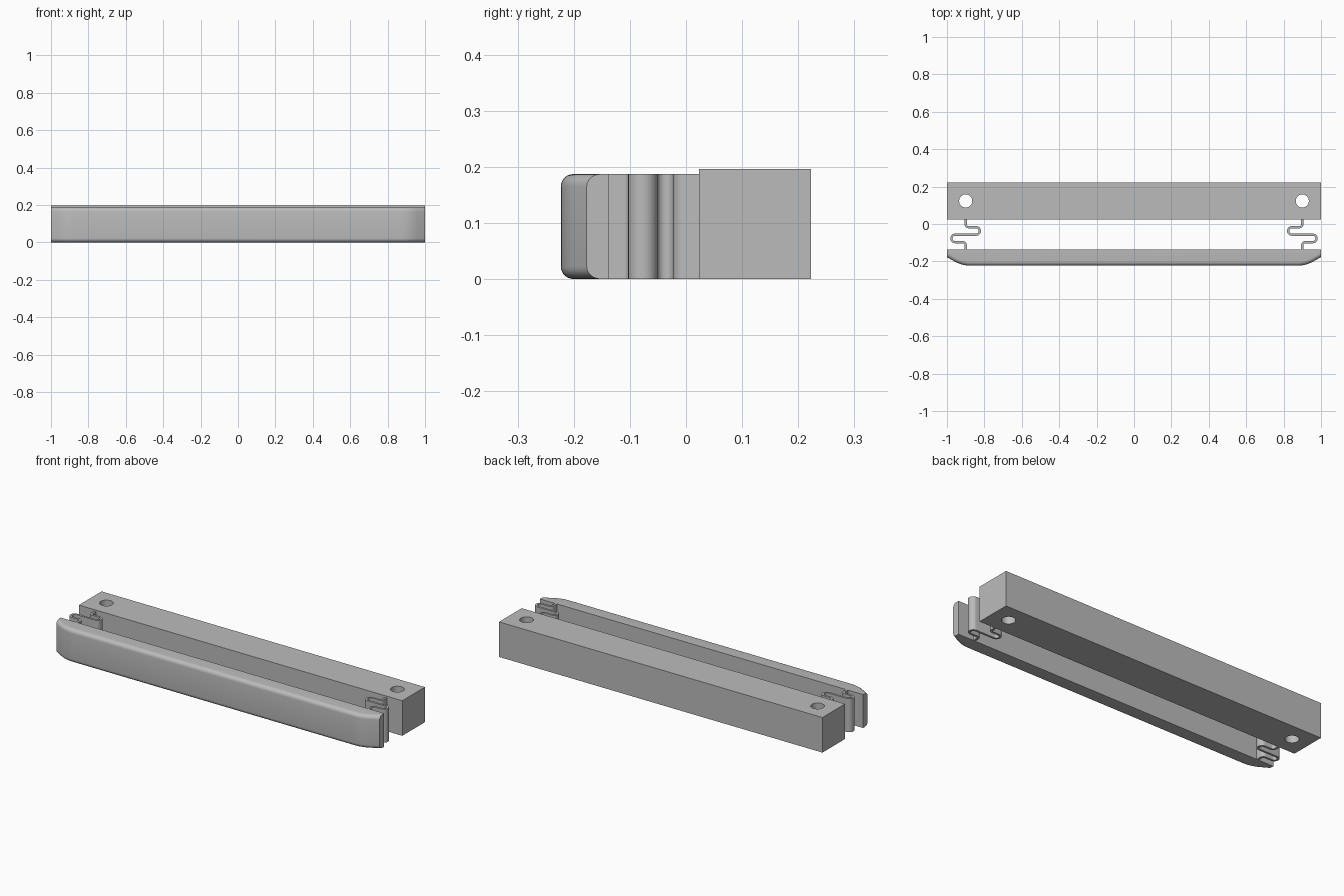
import bpy, bmesh, math
from mathutils import Vector

cube = bpy.data.objects.get("Cube")
if cube:
    bpy.data.objects.remove(cube, do_unlink=True)

BAR_TOP, BUMPER_TOP = 0.196, 0.187
BACK, BAR_FRONT, BUMPER_BACK, FRONT = 0.223, 0.023, -0.137, -0.223

grey = bpy.data.materials.new("plain grey")
grey.use_nodes = True
colour = (0.5, 0.5, 0.5, 1)
grey.diffuse_color = colour
grey.node_tree.nodes["Principled BSDF"].inputs["Base Color"].default_value = colour


def finish(name, bm, smooth=True):
    bmesh.ops.recalc_face_normals(bm, faces=bm.faces)
    mesh = bpy.data.meshes.new(name)
    bm.to_mesh(mesh)
    bm.free()
    mesh.materials.append(grey)
    obj = bpy.data.objects.new(name, mesh)
    bpy.context.collection.objects.link(obj)
    bpy.ops.object.select_all(action='DESELECT')
    obj.select_set(True)
    bpy.context.view_layer.objects.active = obj
    if smooth:
        bpy.ops.object.shade_smooth_by_angle(angle=math.radians(35))
    return obj


def rounded(corners, steps=8):
    """Turn (x, y, radius) corners into a path with tangent arcs."""
    path = []
    for i, (x, y, r) in enumerate(corners):
        p = Vector((x, y))
        if r == 0:
            path.append(p)
            continue
        a = (Vector(corners[i - 1][:2]) - p).normalized()
        b = (Vector(corners[i + 1][:2]) - p).normalized()
        half = a.angle(b) / 2
        centre = p + (a + b).normalized() * r / math.sin(half)
        start = p + a * r / math.tan(half) - centre
        end = p + b * r / math.tan(half) - centre
        sweep = math.pi - 2 * half
        for k in range(steps + 1):
            t = k / steps
            path.append(centre + (start * math.sin((1 - t) * sweep)
                                  + end * math.sin(t * sweep)) / math.sin(sweep))
    return path


def extrude_up(bm, faces, height):
    made = bmesh.ops.extrude_face_region(bm, geom=faces, use_keep_orig=True)["geom"]
    verts = [v for v in made if isinstance(v, bmesh.types.BMVert)]
    bmesh.ops.translate(bm, verts=verts, vec=(0, 0, height))


# Rear mounting bar
bm = bmesh.new()
bmesh.ops.create_cube(bm, size=1)
bmesh.ops.scale(bm, verts=bm.verts, vec=(2, BACK - BAR_FRONT, BAR_TOP))
bmesh.ops.translate(bm, verts=bm.verts, vec=(0, (BACK + BAR_FRONT) / 2, BAR_TOP / 2))
bar = finish("rear_bar", bm, smooth=False)

# Vertical bolt holes through the bar
for side in (-1, 1):
    bm = bmesh.new()
    bmesh.ops.create_cone(bm, cap_ends=True, segments=40, radius1=0.035,
                          radius2=0.035, depth=1)
    bmesh.ops.translate(bm, verts=bm.verts, vec=(side * 0.9, (BACK + BAR_FRONT) / 2, 0))
    cutter = finish("hole_cutter", bm, smooth=False)
    cutter.hide_render = True
    bpy.context.view_layer.objects.active = bar
    cut = bar.modifiers.new("hole", 'BOOLEAN')
    cut.operation, cut.solver, cut.object = 'DIFFERENCE', 'EXACT', cutter
    bpy.ops.object.modifier_apply(modifier=cut.name)
    bpy.data.objects.remove(cutter, do_unlink=True)
bpy.ops.object.select_all(action='DESELECT')
bar.select_set(True)
bpy.ops.object.shade_smooth_by_angle(angle=math.radians(35))

# Front bumper with swept-back ends and rounded front edges
outline = rounded([(-1, BUMPER_BACK, 0), (-1, -0.177, 0), (-0.92, FRONT, 0.18),
                   (0.92, FRONT, 0.18), (1, -0.177, 0), (1, BUMPER_BACK, 0)])
bm = bmesh.new()
base = bm.faces.new([bm.verts.new((p.x, p.y, 0)) for p in outline])
extrude_up(bm, [base], BUMPER_TOP)
bmesh.ops.recalc_face_normals(bm, faces=bm.faces)
front_edges = [e for e in bm.edges
               if abs(e.verts[0].co.z - e.verts[1].co.z) < 1e-5
               and all(v.co.y < -0.17 for v in e.verts)]
bmesh.ops.bevel(bm, geom=front_edges, offset=0.022, offset_type='OFFSET',
                segments=6, profile=0.5, affect='EDGES')
finish("front_bumper", bm)

# Serpentine leaf springs joining bumper and bar
for side, name in ((-1, "right_spring"), (1, "left_spring")):
    mid = (BAR_FRONT + BUMPER_BACK) / 2
    up, down = mid + 0.04, mid - 0.04
    path = rounded([(0.9, BAR_FRONT, 0), (0.9, up, 0.016), (0.824, up, 0.0199),
                    (0.824, mid, 0.0199), (0.976, mid, 0.0199),
                    (0.976, down, 0.0199), (0.9, down, 0.016),
                    (0.9, BUMPER_BACK, 0)])
    bm = bmesh.new()
    rows = []
    for i, p in enumerate(path):
        along = (path[min(i + 1, len(path) - 1)] - path[max(i - 1, 0)]).normalized()
        if i in (0, len(path) - 1):
            along = Vector((0, -1))
        across = Vector((-along.y, along.x)) * 0.006
        rows.append([bm.verts.new((side * q.x, q.y, 0)) for q in (p - across, p + across)])
    strip = [bm.faces.new((a[0], a[1], b[1], b[0])) for a, b in zip(rows, rows[1:])]
    extrude_up(bm, strip, BUMPER_TOP)
    finish(name, bm)
